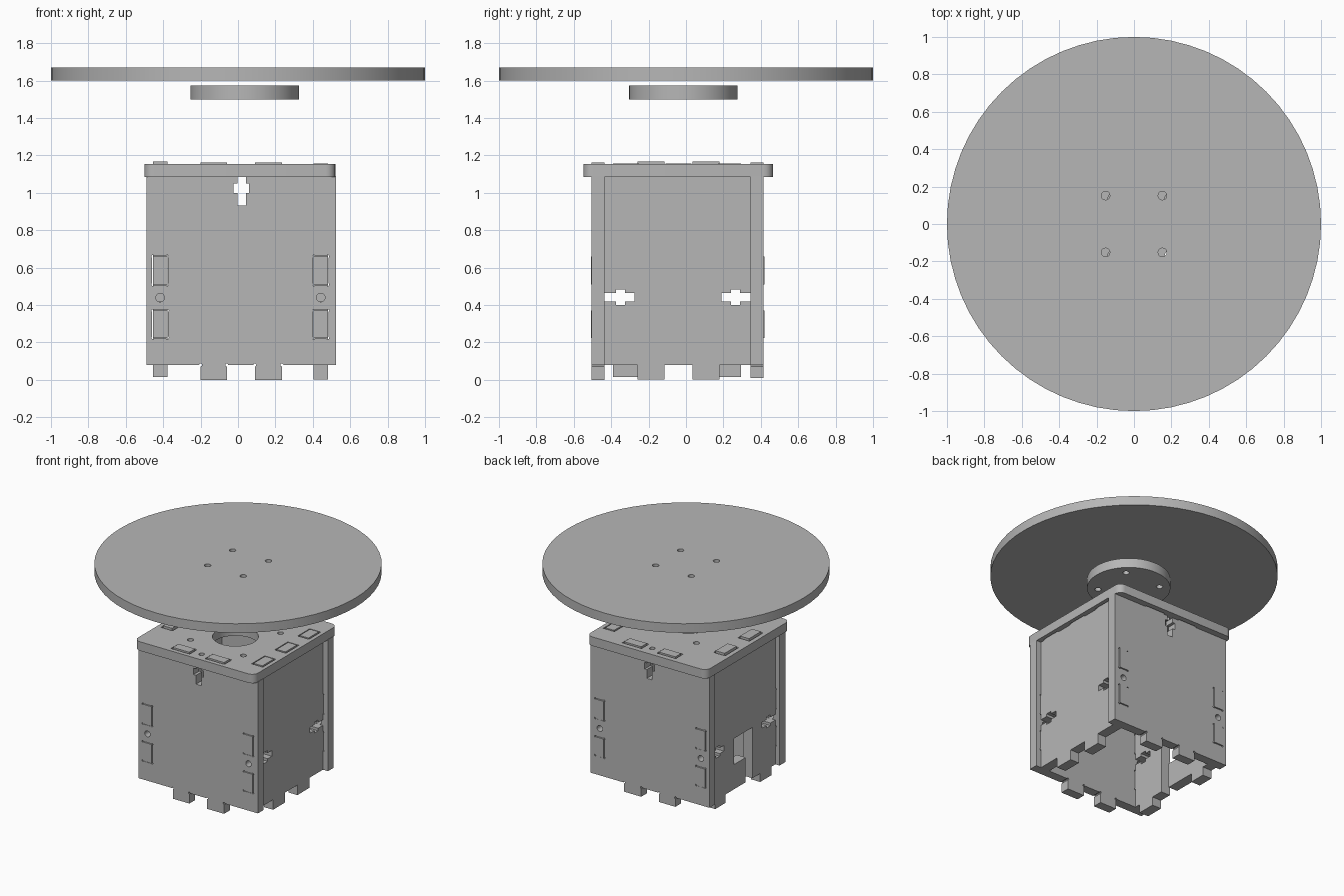
import bpy, bmesh, math
from mathutils import Vector

cube = bpy.data.objects.get("Cube")
if cube:
    bpy.data.objects.remove(cube, do_unlink=True)

grey = bpy.data.materials.new("plain grey")
grey.use_nodes = True
grey.diffuse_color = (0.47, 0.47, 0.47, 1)
grey.node_tree.nodes["Principled BSDF"].inputs["Base Color"].default_value = (0.47, 0.47, 0.47, 1)

# Panels are drawn flat as (u, v) and given a thickness range along w
FRONT = lambda u, v, w: (u, w, v)
SIDE = lambda u, v, w: (w, u, v)
FLAT = lambda u, v, w: (u, v, w)


def rect(u0, u1, v0, v1):
    return [(u0, v0), (u1, v0), (u1, v1), (u0, v1)]


def circle(u, v, r, n=20):
    return [(u + r * math.cos(2 * math.pi * i / n), v + r * math.sin(2 * math.pi * i / n))
            for i in range(n)]


def rounded(u0, u1, v0, v1, r, n=6):
    corners = [(u1 - r, v1 - r), (u0 + r, v1 - r), (u0 + r, v0 + r), (u1 - r, v0 + r)]
    pts = []
    for q, (u, v) in enumerate(corners):
        for i in range(n + 1):
            a = math.pi / 2 * (q + i / n)
            pts.append((u + r * math.cos(a), v + r * math.sin(a)))
    return pts


def solid(name, outlines, w0, w1, axes):
    bm = bmesh.new()
    for pts in outlines:
        low = [bm.verts.new(Vector(axes(u, v, w0))) for u, v in pts]
        high = [bm.verts.new(Vector(axes(u, v, w1))) for u, v in pts]
        bm.faces.new(low)
        bm.faces.new(high)
        for i in range(len(pts)):
            j = (i + 1) % len(pts)
            bm.faces.new((low[i], low[j], high[j], high[i]))
    bmesh.ops.recalc_face_normals(bm, faces=bm.faces)
    mesh = bpy.data.meshes.new(name)
    bm.to_mesh(mesh)
    bm.free()
    mesh.materials.append(grey)
    ob = bpy.data.objects.new(name, mesh)
    bpy.context.collection.objects.link(ob)
    return ob


def panel(name, outline, cuts, w0, w1, axes):
    ob = solid(name, [outline], w0, w1, axes)
    cutter = solid(name + "_cutter", cuts, w0 - 0.05, w1 + 0.05, axes)
    cutter.hide_render = True
    mod = ob.modifiers.new("cuts", 'BOOLEAN')
    mod.operation = 'DIFFERENCE'
    mod.solver = 'EXACT'
    mod.use_self = True
    mod.object = cutter
    bpy.ops.object.select_all(action='DESELECT')
    bpy.context.view_layer.objects.active = ob
    ob.select_set(True)
    bpy.ops.object.modifier_apply(modifier=mod.name)
    bpy.data.objects.remove(cutter, do_unlink=True)
    bpy.ops.object.shade_smooth_by_angle(angle=math.radians(30))
    return ob


def gaps(lo, hi, tabs):
    # Intervals left between the tabs
    edges = [lo] + [e for t in tabs for e in t] + [hi]
    return list(zip(edges[::2], edges[1::2]))


def slot(u0, u1, v0, v1, m=0.004):
    # Slot with relieved corners
    dots = [circle(u, v, 0.008, 10) for u in (u0, u1) for v in (v0, v1)]
    return [rect(u0 - m, u1 + m, v0 - m, v1 + m)] + dots


LOW, HIGH = 0.08, 1.09              # body of the upright panels
FACE_TABS = [(-0.2, -0.06), (0.09, 0.235)]
JOINT_TABS = [(0.225, 0.37), (0.51, 0.66)]
TWO_TABS = [(-0.26, -0.115), (0.035, 0.18)]
THREE_TABS = [(-0.39, -0.25), (-0.11, 0.03), (0.17, 0.295)]
SIDE_X = {"right": (-0.455, -0.378), "left": (0.405, 0.48)}
FACE_Y = {"front": (-0.505, -0.435), "back": (0.345, 0.415)}

# Front and back panels
for name, (y0, y1) in FACE_Y.items():
    bottom = 0 if name == "front" else 0.01
    cuts = [rect(a, b, -0.1, LOW) for a, b in gaps(-0.7, 0.7, FACE_TABS)]
    cuts += [rect(a, b, HIGH, 1.3) for a, b in gaps(-0.7, 0.7, FACE_TABS)]
    cuts += [circle(x, LOW, 0.008, 10) for t in FACE_TABS for x in t]
    # bolt slot below the lid
    cuts += [rect(-0.003, 0.042, 0.932, 1.3), rect(-0.025, 0.06, 1.0, 1.05)]
    for x0, x1 in SIDE_X.values():
        cuts.append(circle((x0 + x1) / 2, 0.44, 0.023))
        for z0, z1 in JOINT_TABS:
            cuts += slot(x0, x1, z0, z1)
    panel(name + "_panel", rect(-0.49, 0.523, bottom, 1.162), cuts, y0, y1, FRONT)

# Side panels, one turned upside down relative to the other
for name, (x0, x1) in SIDE_X.items():
    if name == "left":
        bottom, top, low_tabs, high_tabs = 0.003, 1.158, TWO_TABS, THREE_TABS
    else:
        bottom, top, low_tabs, high_tabs = 0.015, 1.167, [THREE_TABS[0], THREE_TABS[2]], TWO_TABS
    cuts = [rect(a, b, -0.1, LOW) for a, b in gaps(-0.7, 0.7, low_tabs)]
    cuts += [rect(a, b, HIGH, 1.3) for a, b in gaps(-0.7, 0.7, high_tabs)]
    for a, b in gaps(-0.2, 1.4, JOINT_TABS):
        cuts += [rect(-0.75, -0.435, a, b), rect(0.345, 0.75, a, b)]
    # bolt slots at both upright edges
    cuts += [rect(-0.75, -0.275, 0.42, 0.464), rect(-0.375, -0.325, 0.4, 0.484)]
    cuts += [rect(0.19, 0.75, 0.42, 0.464), rect(0.24, 0.288, 0.4, 0.484)]
    # cable opening
    if name == "right":
        cuts += [rect(-0.155, 0.07, 0.27, 0.47), rect(-0.155, -0.075, -0.1, 0.3)]
    panel(name + "_side_panel", rect(-0.509, 0.421, bottom, top), cuts, x0, x1, SIDE)

# Lid with joint slots, motor opening and screw holes
cx, cy = 0.045, -0.095
cuts = [circle(cx, cy, 0.16, 40)]
cuts += [circle(cx + sx * 0.225, cy + sy * 0.225, 0.022) for sx in (-1, 1) for sy in (-1, 1)]
for y0, y1 in FACE_Y.values():
    cuts.append(circle(0.02, (y0 + y1) / 2, 0.02))
    for x0, x1 in FACE_TABS:
        cuts += slot(x0, x1, y0, y1, 0.01)
for name, tabs in (("left", THREE_TABS), ("right", TWO_TABS)):
    for y0, y1 in tabs:
        cuts += slot(*SIDE_X[name], y0, y1, 0.01)
panel("lid", rounded(-0.5, 0.52, -0.548, 0.465, 0.05), cuts, 1.086, 1.155, FLAT)

# Turntable and its hub, each with four screw holes
for name, x, y, r, z0, z1 in (("turntable", 0, 0, 1, 1.6, 1.67),
                              ("hub", 0.036, -0.014, 0.29, 1.5, 1.573)):
    holes = [circle(x + sx * 0.152, y + sy * 0.152, 0.023) for sx in (-1, 1) for sy in (-1, 1)]
    panel(name, circle(x, y, r, 64), holes, z0, z1, FLAT)
